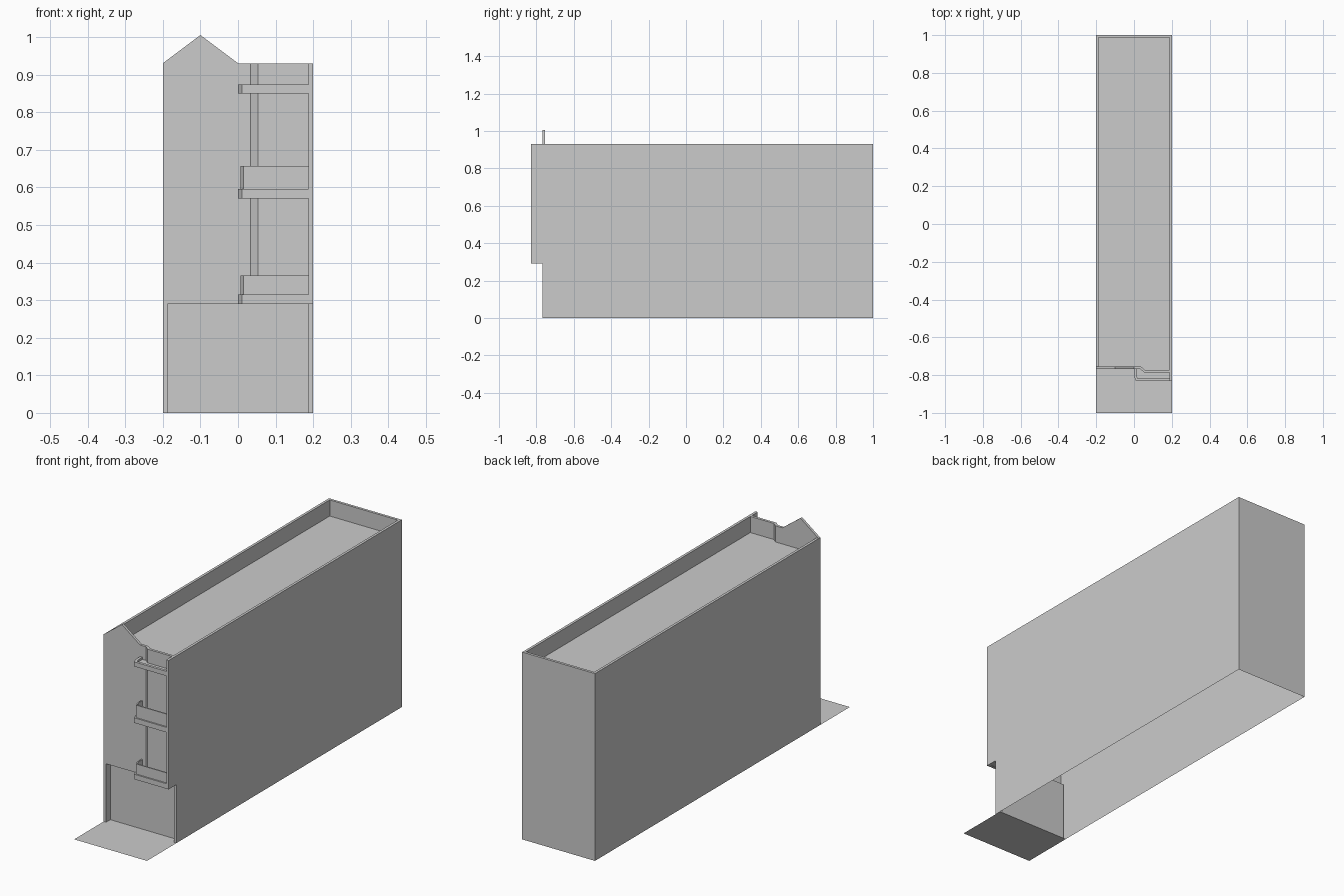
import bpy, bmesh

if "Cube" in bpy.data.objects:
    bpy.data.objects.remove(bpy.data.objects["Cube"])


def make_object(name, polys):
    """Build a mesh from polygons, welding shared corners."""
    bm = bmesh.new()
    for poly in polys:
        bm.faces.new([bm.verts.new(p) for p in poly])
    bmesh.ops.remove_doubles(bm, verts=bm.verts, dist=0.0005)
    bmesh.ops.recalc_face_normals(bm, faces=bm.faces)
    me = bpy.data.meshes.new(name)
    bm.to_mesh(me)
    bm.free()
    ob = bpy.data.objects.new(name, me)
    bpy.context.collection.objects.link(ob)
    return ob


def at(points, z):
    return [(x, y, z) for x, y in points]


def walls(points, z0, z1):
    """Vertical quads around a closed plan outline."""
    return [[(*a, z0), (*b, z0), (*b, z1), (*a, z1)]
            for a, b in zip(points, points[1:] + points[:1])]


def prism(name, points, z0, z1):
    return make_object(name, walls(points, z0, z1) + [at(points, z0), at(points, z1)])


T = 0.013            # wall thickness
W, I = 0.2, 0.2 - T  # outer and inner half width
F = -0.768           # main front
BAY = -0.785         # bay front
TIP = -0.83          # side wall front
REC = -0.735         # recessed entrance wall
Z1, ROOF, TOP = 0.29, 0.85, 0.93

# House shell: open underneath, recessed entrance, parapet and sunken roof
front = [(0.033, F), (0.053, BAY), (I, BAY), (I, TIP), (W, TIP)]
upper = [(-W, 1), (-W, F), (-I, F)] + front + [(W, F), (W, 1)]
lower = [(-W, 1), (-W, F), (-I, F), (-I, REC), (I, REC), (I, F), (W, F), (W, 1)]
inner = [(-I, 1 - T), (-I, F + T), (0.037, F + T), (0.057, BAY + T), (I, BAY + T), (I, 1 - T)]
shell = walls(upper, Z1, TOP) + walls(lower, 0, Z1) + walls(inner, ROOF, TOP)
shell.append(at(inner, ROOF))
shell.append(at([(-I, REC), (-I, F)] + front + [(W, F), (I, F), (I, REC)], Z1))
shell.append(at(upper[:6] + inner[4::-1], TOP))
shell.append(at(upper[5:] + [(-W, 1), inner[0], inner[5], inner[4]], TOP))
make_object("house_shell", shell)

# Gable rising above the left part of the front
tri = [(-W, TOP), (0, TOP), (-0.1, 1.005)]
ends = [[(x, y, z) for x, z in tri] for y in (F, F + T)]
sides = [[ends[0][i], ends[0][i - 1], ends[1][i - 1], ends[1][i]] for i in range(3)]
make_object("gable", ends + sides)


# Balconies: edge band with floor, lower two with a railing
def band(name, inset, t, z0, z1):
    def path(d):
        return [(d, F), (d, -0.807 + d * 0.5), (0.01 + d * 0.7, TIP + d), (I, TIP + d)]
    prism(name, path(inset) + path(inset + t)[::-1], z0, z1)


for i, (z0, z1, rail) in enumerate([(0.29, 0.315, 0.365), (0.57, 0.595, 0.657), (0.85, 0.873, None)]):
    band(f"balcony_edge_{i}", 0, 0.013, z0, z1)
    floor = [(0.01, F), (0.033, F), (0.053, BAY), (I, BAY), (I, -0.822), (0.016, -0.822), (0.01, -0.805)]
    prism(f"balcony_floor_{i}", floor, z0 + 0.002, z0 + 0.012)
    if rail:
        band(f"balcony_railing_{i}", 0.007, 0.006, z1, rail)

# Pavement sheet in front of the house
pavement = make_object("pavement", [at([(-W, -1), (W, -1), (W, REC), (-W, REC)], 0)])
if pavement.data.polygons[0].normal.z < 0:
    pavement.data.flip_normals()
